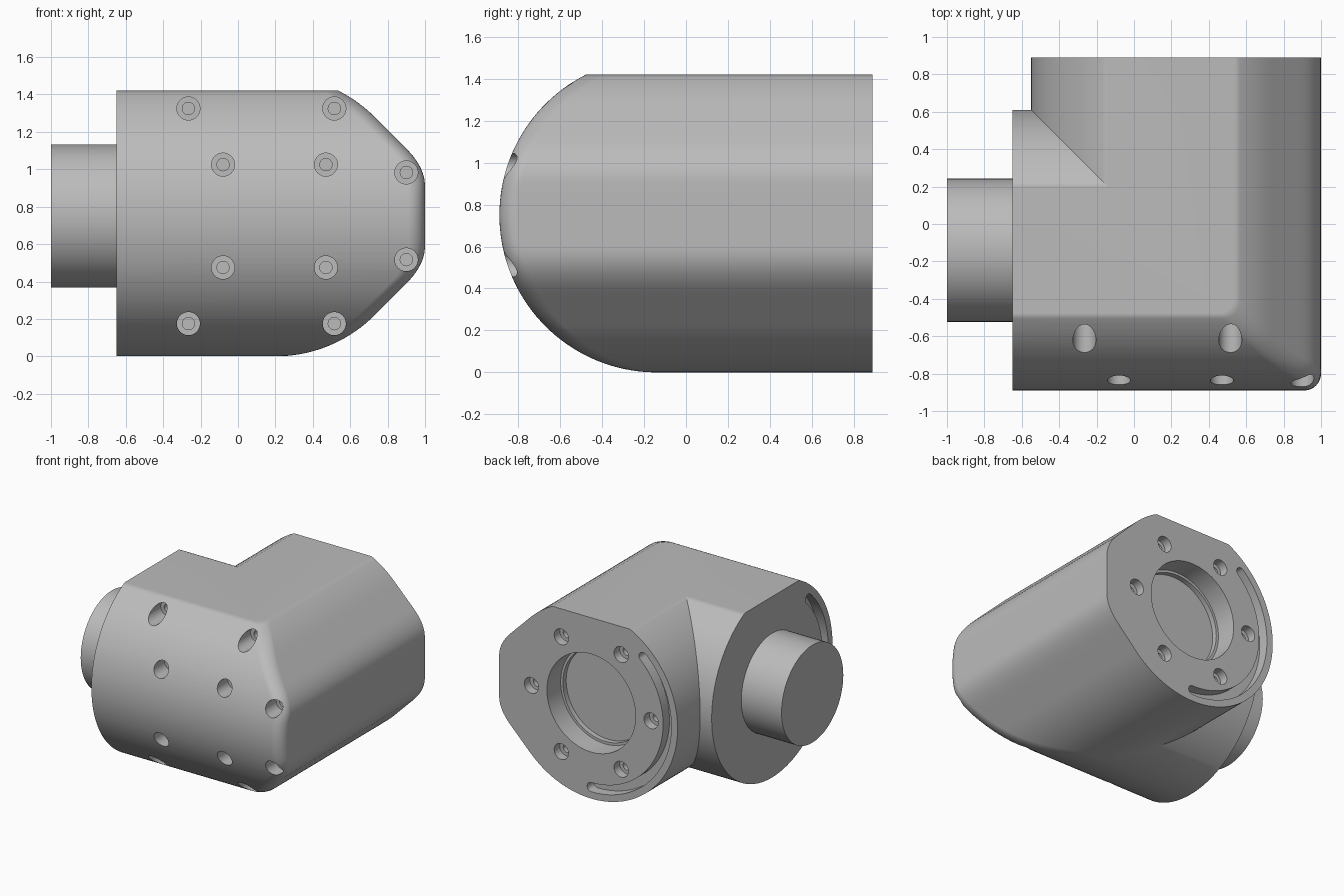
import bpy, bmesh, math
from mathutils import Matrix, Vector

cube = bpy.data.objects.get("Cube")
if cube:
    bpy.data.objects.remove(cube)

R = 0.75                       # pipe radius of both arms
CX, CY, CZ = 0.2, -0.14, 0.75  # arm axes
END_X, END_Y = -0.65, 0.89     # open ends of the two arms
TOP = 1.42

grey = bpy.data.materials.new("satin grey")
grey.use_nodes = True
grey.diffuse_color = (0.5, 0.5, 0.5, 1)
grey.node_tree.nodes["Principled BSDF"].inputs["Base Color"].default_value = (0.5, 0.5, 0.5, 1)


def make_object(name, bm):
    bmesh.ops.recalc_face_normals(bm, faces=bm.faces)
    mesh = bpy.data.meshes.new(name)
    bm.to_mesh(mesh)
    bm.free()
    mesh.materials.append(grey)
    obj = bpy.data.objects.new(name, mesh)
    bpy.context.collection.objects.link(obj)
    return obj


def skin(bm, rings):
    """Bridge a list of closed rings and cap both ends."""
    loops = [[bm.verts.new(p) for p in ring] for ring in rings]
    n = len(loops[0])
    for a, b in zip(loops, loops[1:]):
        for i in range(n):
            j = (i + 1) % n
            bm.faces.new((a[i], a[j], b[j], b[i]))
    bm.faces.new(loops[0][::-1])
    bm.faces.new(loops[-1])


def outer_side(dz, w):
    """Outer x of the rear arm: circle, 45 degree tangent, rounded flat."""
    a = abs(dz)
    if a > R * math.sin(math.pi / 4):
        return CX + w
    slope, flat, k = CX + R * math.sqrt(2) - a, 1.0, 0.1
    h = max(k - abs(slope - flat), 0) / k
    return min(slope, flat) - h * h * k / 4


def elbow_slice(theta):
    """Horizontal L-shaped section with a filleted outer corner."""
    w, dz = R * math.cos(theta), R * math.sin(theta)
    z, xr, yf = CZ + dz, outer_side(dz, w), CY - w
    f = min(0.09, w / 2)
    pts = [(END_X, yf)]
    for i in range(9):
        t = math.pi / 2 * (i / 8 - 1)
        pts.append((xr - f + f * math.cos(t), yf + f + f * math.sin(t)))
    pts += [(xr, END_Y), (CX - w, END_Y), (CX - w, CY + w), (END_X, CY + w)]
    return [(x, y, z) for x, y in pts]


def lathe(bm, origin, axis, profile, sides=32):
    """Solid of revolution from (depth, radius) pairs along an axis."""
    m = Matrix.Translation(origin) @ Vector(axis).to_track_quat('Z', 'Y').to_matrix().to_4x4()
    angles = [2 * math.pi * i / sides for i in range(sides)]
    skin(bm, [[m @ Vector((r * math.cos(a), r * math.sin(a), d)) for a in angles]
              for d, r in profile])


def arc_slot(bm, place, start, end, depth, radius=0.66, half=0.036):
    """Curved round-ended slot; place maps (u, v, depth) to space."""
    outline = []
    for i in range(33):
        a = math.radians(start + (end - start) * i / 32)
        outline.append(((radius + half) * math.cos(a), (radius + half) * math.sin(a)))
    for angle, first in ((end, 0), (start, math.pi)):
        a = math.radians(angle)
        c = Vector((radius * math.cos(a), radius * math.sin(a)))
        for i in range(1, 8):
            t = a + first + math.pi * i / 8
            outline.append((c.x + half * math.cos(t), c.y + half * math.sin(t)))
        if first == 0:
            for i in range(33):
                b = math.radians(end + (start - end) * i / 32)
                outline.append(((radius - half) * math.cos(b), (radius - half) * math.sin(b)))
    skin(bm, [[place(u, v, d) for u, v in outline] for d in (-0.05, depth)])


# Elbow housing
bm = bmesh.new()
low, high, steps = math.radians(-88), math.asin((TOP - CZ) / R), 60
skin(bm, [elbow_slice(low + (high - low) * i / steps) for i in range(steps + 1)])
housing = make_object("elbow_housing", bm)

# Cutters: front screw holes follow the curved face
bm = bmesh.new()
BORE, PILOT = 0.062, 0.033
for x, dz in ((-0.265, 0.575), (0.515, 0.575), (-0.08, 0.275), (0.47, 0.275), (0.9, 0.233)):
    for z in (CZ + dz, CZ - dz):
        y = CY - math.sqrt(R * R - dz * dz)
        lathe(bm, (x, y, z), (0, 1, 0),
              [(-0.25, BORE), (0.13, BORE), (0.13, PILOT), (0.22, PILOT)], 24)

# Rear screw holes, socket and slots
for i in range(6):
    a = math.pi * i / 3
    lathe(bm, (CX + 0.52 * math.cos(a), END_Y, CZ + 0.52 * math.sin(a)), (0, -1, 0),
          [(-0.05, BORE), (0.07, BORE), (0.07, PILOT), (0.16, PILOT)], 24)
lathe(bm, (CX, END_Y, CZ), (0, -1, 0),
      [(-0.05, 0.385), (0.17, 0.385), (0.17, 0.365), (0.21, 0.365)], 64)
arc_slot(bm, lambda u, v, d: (CX + u, END_Y - d, CZ + v), 133, 270, 0.08)
arc_slot(bm, lambda u, v, d: (END_X + d, CY + u, CZ + v), 133, 215, 0.08)
cutter = make_object("hole_cutter", bm)
cutter.hide_render = True

cut = housing.modifiers.new("holes", 'BOOLEAN')
cut.operation = 'DIFFERENCE'
cut.solver = 'EXACT'
cut.object = cutter
bpy.context.view_layer.objects.active = housing
bpy.ops.object.modifier_apply(modifier=cut.name)
bpy.data.objects.remove(cutter)

# Round shaft stub on the side arm
bm = bmesh.new()
lathe(bm, (END_X + 0.02, CY, CZ), (-1, 0, 0), [(0, 0.383), (0.37, 0.383)], 64)
stub = make_object("shaft_stub", bm)

for obj in (housing, stub):
    bpy.ops.object.select_all(action='DESELECT')
    obj.select_set(True)
    bpy.context.view_layer.objects.active = obj
    bpy.ops.object.shade_smooth_by_angle(angle=math.radians(30))
    weighted = obj.modifiers.new("even_shading", 'WEIGHTED_NORMAL')
    weighted.keep_sharp = True
